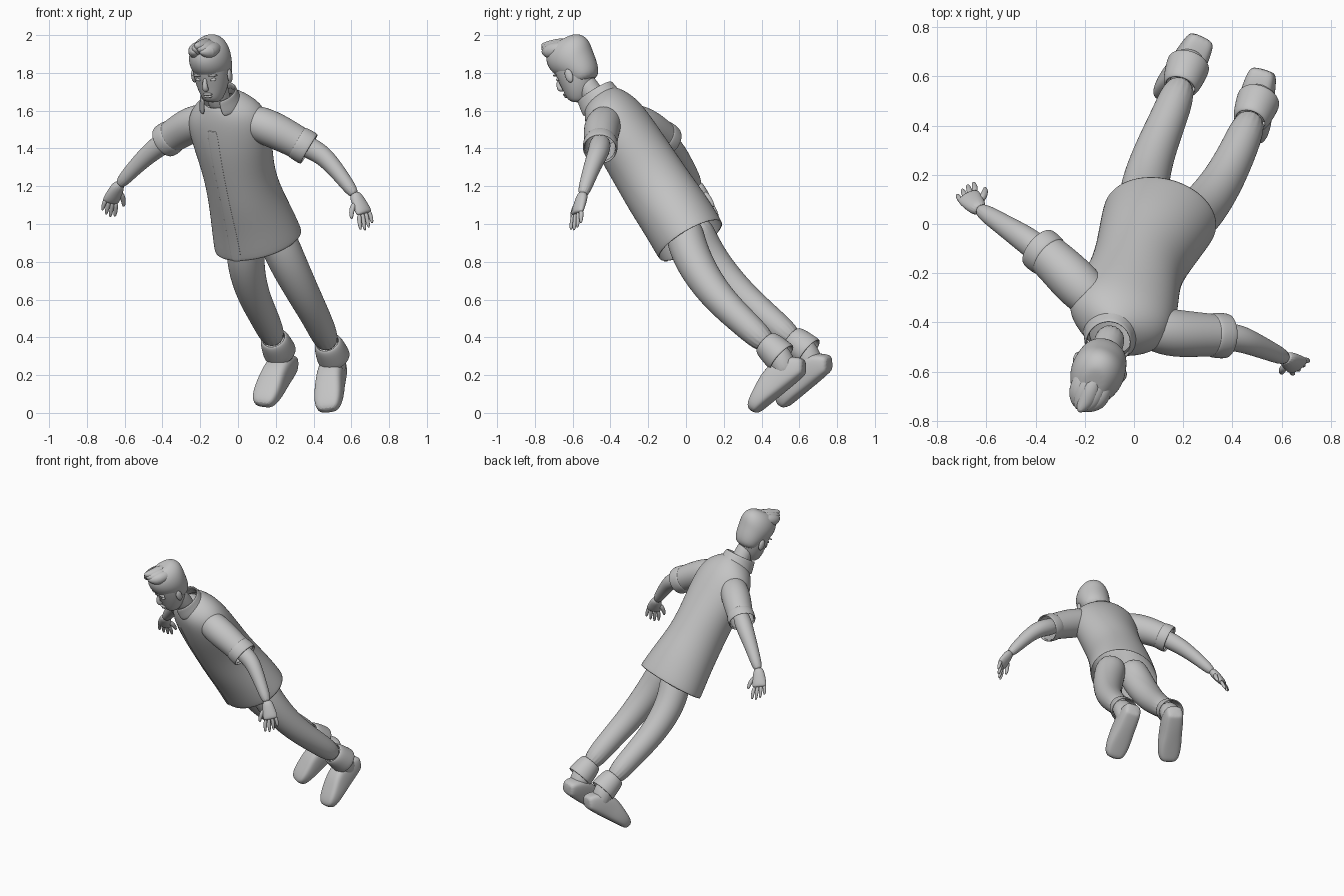
import bpy, bmesh, math
from mathutils import Vector as V

if "Cube" in bpy.data.objects:
    bpy.data.objects.remove(bpy.data.objects["Cube"])

GREY = (0.55, 0.55, 0.55, 1)
mat = bpy.data.materials.new("plain grey")
mat.use_nodes = True
mat.diffuse_color = GREY
mat.node_tree.nodes["Principled BSDF"].inputs["Base Color"].default_value = GREY


def finish(bm, name, smooth=2, thick=0):
    bmesh.ops.recalc_face_normals(bm, faces=bm.faces)
    me = bpy.data.meshes.new(name)
    bm.to_mesh(me)
    bm.free()
    me.materials.append(mat)
    ob = bpy.data.objects.new(name, me)
    bpy.context.collection.objects.link(ob)
    if thick:
        mod = ob.modifiers.new("cloth", "SOLIDIFY")
        mod.thickness, mod.offset = thick, 0
    if smooth:
        mod = ob.modifiers.new("round", "SUBSURF")
        mod.levels = mod.render_levels = smooth
    bpy.ops.object.select_all(action="DESELECT")
    bpy.context.view_layer.objects.active = ob
    ob.select_set(True)
    bpy.ops.object.shade_smooth_by_angle(angle=math.radians(50))


def loft(name, rings, side=(0, 1, 0), side_end=None, arc=(0, 360), seg=16,
         caps=True, thick=0, power=1.0, twist=0):
    """Skin elliptical rings (centre, half width, half depth) along a path."""
    bm = bmesh.new()
    full = arc[1] - arc[0] == 360
    a, b = V(side), V(side_end or side)
    n, rows = len(rings), []
    for i, (c, rx, ry) in enumerate(rings):
        t = (V(rings[min(i + 1, n - 1)][0]) - V(rings[max(i - 1, 0)][0])).normalized()
        s = a.lerp(b, i / (n - 1))
        s = (s - t * s.dot(t)).normalized()
        f = t.cross(s)
        row = []
        for k in range(seg if full else seg + 1):
            ang = math.radians(arc[0] + (arc[1] - arc[0]) * k / seg + twist * i / (n - 1))
            x, y = math.cos(ang), math.sin(ang)
            x = math.copysign(abs(x) ** power, x)
            y = math.copysign(abs(y) ** power, y)
            row.append(bm.verts.new(V(c) + s * rx * x + f * ry * y))
        rows.append(row)
    for r, q in zip(rows, rows[1:]):
        for k in range(len(r) if full else len(r) - 1):
            j = (k + 1) % len(r)
            bm.faces.new((r[k], r[j], q[j], q[k]))
    if caps and full:
        bm.faces.new(rows[0])
        bm.faces.new(rows[-1])
    finish(bm, name, 2, thick)


def tube(name, points, radii, **kw):
    loft(name, [(p, r, r) for p, r in zip(points, radii)], **kw)


def ball(name, centre, axes, radii):
    bm = bmesh.new()
    bmesh.ops.create_uvsphere(bm, u_segments=16, v_segments=10, radius=1)
    for v in bm.verts:
        v.co = V(centre) + sum((a * r * k for a, r, k in zip(axes, radii, v.co)), V())
    finish(bm, name, 0)


# Long tunic, twisting from shoulders to hem
CHEST, HIP = (0.89, -0.45, 0), (0.97, -0.1, 0.19)
body = [((-0.095, -0.455, 1.67), 0.085, 0.09), ((-0.085, -0.43, 1.635), 0.155, 0.12),
        ((-0.06, -0.385, 1.575), 0.222, 0.15), ((-0.03, -0.315, 1.45), 0.213, 0.17),
        ((0.0, -0.22, 1.30), 0.187, 0.178), ((0.03, -0.14, 1.17), 0.19, 0.185),
        ((0.07, -0.05, 1.04), 0.215, 0.19), ((0.108, 0.028, 0.907), 0.238, 0.192)]
loft("tunic", body, CHEST, HIP, seg=24, caps=False, thick=0.008)
loft("tunic_placket", [(c, x + 0.003, y + 0.003) for c, x, y in body[2:]], CHEST, HIP,
     arc=(88, 104), seg=4, thick=0.004, twist=24)

# Standing collar, open at the front
loft("collar", [((-0.105, -0.485, 1.70), 0.09, 0.105), ((-0.1, -0.47, 1.675), 0.095, 0.108),
                ((-0.09, -0.44, 1.625), 0.115, 0.118)], CHEST, arc=(118, 422), seg=20, thick=0.012)

# Neck and head, bowed forward and turned to its right
tube("neck", [(-0.12, -0.55, 1.77), (-0.11, -0.51, 1.71), (-0.09, -0.44, 1.6)], [0.06, 0.058, 0.07],
     side=CHEST)
FWD = V((-0.35, -0.87, -0.35)).normalized()
SIDE = V((0.92, -0.37, 0)).normalized()
UP = SIDE.cross(-FWD).normalized()
HEAD = V((-0.14, -0.585, 1.81))
AXES = (SIDE, FWD, UP)


def face(x, f, u):
    return HEAD + SIDE * x + FWD * f + UP * u


def head_loft(name, rows):
    loft(name, [(face(0, f, u), x, y) for f, u, x, y in rows], SIDE)


head_loft("head", [(0, 0.15, 0.04, 0.05), (0, 0.12, 0.085, 0.105), (-0.005, 0.05, 0.102, 0.12),
                   (0, 0, 0.1, 0.112), (0.008, -0.05, 0.092, 0.1), (0.022, -0.1, 0.077, 0.082),
                   (0.04, -0.14, 0.055, 0.06), (0.048, -0.16, 0.035, 0.035)])
head_loft("hair", [(0.025, 0.18, 0.035, 0.06), (0.024, 0.168, 0.065, 0.095), (0.015, 0.13, 0.1, 0.13),
                   (0.0, 0.075, 0.114, 0.134), (-0.02, 0.03, 0.11, 0.112),
                   (-0.045, -0.03, 0.098, 0.085), (-0.047, -0.08, 0.075, 0.06)])

# Swept-up locks converging at the tip of the quiff
for k in range(-2, 3):
    x = k * 0.022
    rise = 0.01 * abs(k)
    tube("hair_lock", [face(x, -0.04, 0.14 - rise), face(x * 1.1, 0.03, 0.157 - rise),
                       face(x * 0.9, 0.095, 0.162 - rise), face(x * 0.4 - 0.012, 0.14, 0.2 - rise * 2)],
         [0.025, 0.042, 0.046, 0.01], side=SIDE, seg=10)

# Facial features
tube("nose", [face(0, 0.1, 0.0), face(0, 0.116, -0.035), face(0, 0.118, -0.06), face(0, 0.095, -0.07)],
     [0.01, 0.014, 0.02, 0.012], side=SIDE, seg=8)
ball("upper_lip", face(0, 0.096, -0.096), AXES, (0.027, 0.013, 0.007))
ball("lower_lip", face(0, 0.094, -0.109), AXES, (0.023, 0.012, 0.008))
for s, word in ((1, "left"), (-1, "right")):
    ball(word + "_eye", face(s * 0.04, 0.091, -0.014), AXES, (0.018, 0.012, 0.009))
    ball(word + "_brow", face(s * 0.042, 0.097, 0.012), AXES, (0.03, 0.012, 0.006))
    ball(word + "_ear", face(s * 0.103, 0.005, -0.025), AXES, (0.012, 0.022, 0.037))


# Arms: sleeve, turned-up band, forearm, palm and fingers
def arm(word, sleeve, fore, knuckle, lateral, reach):
    tube(word + "_sleeve", sleeve, [0.055, 0.092, 0.098, 0.088, 0.083], thick=0.005, caps=False)
    a, b = V(sleeve[-2]), V(sleeve[-1])
    tube(word + "_sleeve_band", [a.lerp(b, 0.3), a.lerp(b, 0.65), b.lerp(a, -0.1)],
         [0.086, 0.09, 0.089], caps=False, thick=0.01)
    tube(word + "_forearm", [sleeve[-2]] + fore, [0.06, 0.058, 0.05, 0.04, 0.031])
    wrist, hand, lat = V(fore[-1]), V(knuckle), V(lateral).normalized()
    loft(word + "_palm", [(wrist.lerp(hand, -0.3), 0.031, 0.029), (wrist.lerp(hand, 0.4), 0.044, 0.028),
                          (hand, 0.05, 0.024), (wrist.lerp(hand, 1.15), 0.044, 0.015)], lat)
    out = V(reach)
    for k in range(4):
        o = lat * (k - 1.5)
        size = (0.9, 1.05, 1, 0.85)[k]
        base = hand + o * 0.022
        tube(word + "_finger", [base, base + out * 0.5 * size + o * 0.006, base + out * size + o * 0.007],
             [0.014, 0.013, 0.008], side=lat, seg=8)
    root = wrist.lerp(hand, 0.3) - lat * 0.025
    tube(word + "_thumb", [root, root - lat * 0.035 + out * 0.3, root - lat * 0.045 + out * 0.8],
         [0.018, 0.016, 0.009], seg=8)


arm("left", [(-0.01, -0.39, 1.555), (0.07, -0.425, 1.545), (0.17, -0.447, 1.508), (0.285, -0.45, 1.45),
             (0.37, -0.455, 1.4)],
    [(0.42, -0.46, 1.385), (0.48, -0.485, 1.335), (0.56, -0.52, 1.235), (0.625, -0.55, 1.145)],
    (0.665, -0.575, 1.065), (0.72, 0.6, 0.35), (0.018, -0.01, -0.092))
arm("right", [(-0.11, -0.35, 1.555), (-0.17, -0.305, 1.55), (-0.25, -0.225, 1.525), (-0.325, -0.15, 1.48),
              (-0.385, -0.1, 1.44)],
    [(-0.43, -0.07, 1.405), (-0.49, -0.03, 1.355), (-0.57, 0.022, 1.275), (-0.635, 0.065, 1.2)],
    (-0.672, 0.11, 1.125), (-0.7, -0.5, 0.3), (-0.016, 0.04, -0.082))


# Legs: trousers, turned-up cuff and shoe
def leg(word, path, heel, toe):
    tube(word + "_trouser_leg", path, [0.1, 0.106, 0.1, 0.087, 0.077, 0.068], side=HIP)
    knee, ankle = V(path[-2]), V(path[-1])
    down = (ankle - knee).normalized()
    loft(word + "_cuff", [(ankle + down * d, r, r) for d, r in
                          ((-0.045, 0.062), (-0.02, 0.074), (0.035, 0.081), (0.085, 0.086))],
         HIP, caps=False, thick=0.012)
    h, t = V(heel), V(toe)
    along = (t - h).normalized()
    tube(word + "_ankle", [ankle - down * 0.03, ankle + down * 0.07, h + along * 0.09 - down * 0.04],
         [0.066, 0.07, 0.068], side=HIP)
    up = -(down - along * down.dot(along)).normalized()
    rows = [(-0.012, 0.045, 0.075), (0.005, 0.06, 0.105), (0.08, 0.07, 0.165), (0.165, 0.072, 0.16),
            (0.24, 0.078, 0.122), (0.32, 0.073, 0.085), (0.36, 0.046, 0.05)]
    loft(word + "_shoe", [(h + along * d + up * z / 2, w, z / 2) for d, w, z in rows],
         along.cross(up), power=0.6)


leg("left", [(0.165, -0.02, 1.02), (0.215, 0.0, 0.9), (0.28, 0.06, 0.76), (0.36, 0.17, 0.605),
             (0.43, 0.31, 0.475), (0.485, 0.45, 0.345)], (0.535, 0.642, 0.208), (0.48, 0.365, -0.012))
leg("right", [(0.065, 0.02, 1.02), (0.04, 0.07, 0.9), (0.04, 0.15, 0.77), (0.08, 0.29, 0.62),
              (0.145, 0.44, 0.495), (0.2, 0.59, 0.37)], (0.28, 0.775, 0.222), (0.122, 0.505, 0.003))
